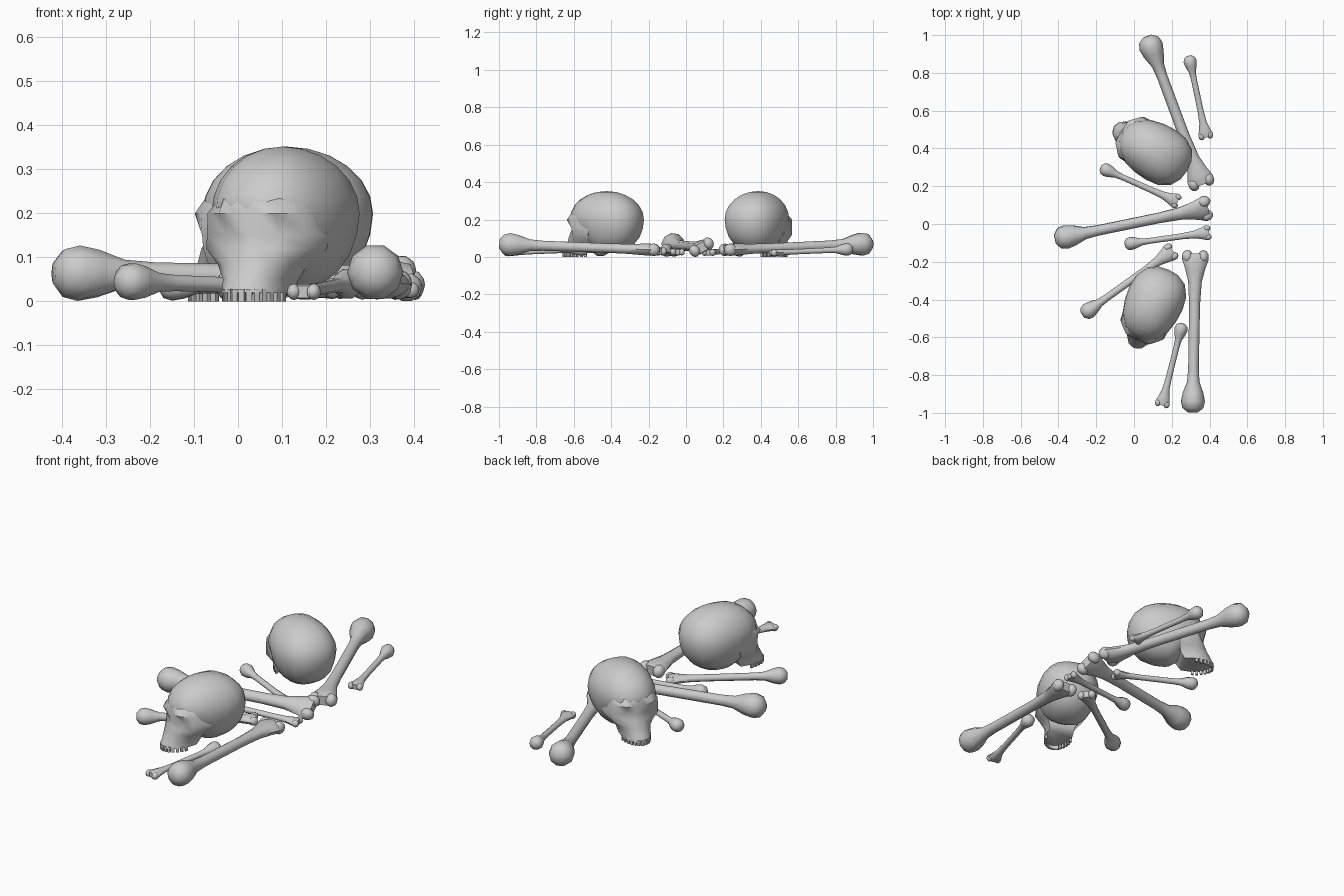
import bpy, bmesh, math
from mathutils import Vector, Matrix

if "Cube" in bpy.data.objects:
    bpy.data.objects.remove(bpy.data.objects["Cube"])


def loft(bm, rings):
    """Join closed rings of points into a capped tube."""
    vs = [[bm.verts.new(p) for p in r] for r in rings]
    n = len(vs[0])
    for a, b in zip(vs, vs[1:]):
        for i in range(n):
            j = (i + 1) % n
            bm.faces.new((a[i], a[j], b[j], b[i]))
    bm.faces.new(vs[0][::-1])
    bm.faces.new(vs[-1])


def finish(name, bm, angle=50):
    bmesh.ops.recalc_face_normals(bm, faces=bm.faces)
    me = bpy.data.meshes.new(name)
    bm.to_mesh(me)
    bm.free()
    ob = bpy.data.objects.new(name, me)
    bpy.context.collection.objects.link(ob)
    bpy.ops.object.select_all(action='DESELECT')
    bpy.context.view_layer.objects.active = ob
    ob.select_set(True)
    bpy.ops.object.shade_smooth_by_angle(angle=math.radians(angle))
    return ob


# Bone profile, measured from the knob centre: distance, radius
KNOB = [(-.063, .025), (-.04, .055), (-.005, .064), (.04, .055), (.10, .033), (.17, .028)]
# Forked end, measured back from the tip: distance, half width, half height
FORK = [(.25, .029, .026), (.13, .036, .028), (.06, .054, .032), (.015, .070, .034), (-.018, .066, .026)]


def bone(name, p0, p1, s, roll=0):
    p0, p1 = Vector(p0), Vector(p1)
    d = (p1 - p0).normalized()
    side = d.cross(Vector((0, 0, 1))).normalized()
    side = Matrix.Rotation(math.radians(roll), 3, d) @ side
    up = side.cross(d)
    stations = [(p0 + d * k * s, r, r) for k, r in KNOB]
    stations += [(p1 - d * k * s, w, h) for k, w, h in FORK]
    bm = bmesh.new()
    rings = []
    for c, w, h in stations:
        rings.append([c + side * math.cos(t) * w * s + up * math.sin(t) * h * s
                      for t in [math.tau * i / 10 for i in range(10)]])
    loft(bm, rings)
    # two rounded condyles on the forked end
    for e in (-1, 1):
        c = p1 + side * e * .042 * s + d * .002 * s
        frame = Matrix((side, d, up)).transposed().to_4x4()
        m = Matrix.Translation(c) @ frame @ Matrix.Diagonal((.95, 1.15, 1.1, 1))
        bmesh.ops.create_icosphere(bm, subdivisions=2, radius=.031 * s, matrix=m)
    return finish(name, bm)


bone("thigh_bone_back", (.092, .935, .068), (.355, .225, .038), 1)
bone("thigh_bone_middle", (-.357, -.068, .064), (.375, .082, .052), 1, 28)
bone("thigh_bone_front", (.312, -.935, .066), (.325, -.175, .038), 1)
bone("arm_bone_front", (-.238, -.457, .045), (.195, -.148, .03), .68)
bone("small_bone_back", (.298, .857, .04), (.38, .468, .022), .55)
bone("small_bone_left", (-.145, .285, .036), (.222, .122, .024), .55)
bone("small_bone_middle", (-.015, -.103, .036), (.388, -.046, .026), .55)
bone("small_bone_front", (.248, -.56, .04), (.15, -.95, .022), .55)

# Face rows from forehead to gum: height, then half outline (x, y) from centre to side
FACE = [
    (.250, [(0, -.180), (.03, -.178), (.07, -.16), (.10, -.10), (.11, -.04)]),
    (.200, [(0, -.203), (.03, -.207), (.07, -.201), (.118, -.156), (.13, -.05)]),
    (.150, [(0, -.196), (.025, -.190), (.065, -.165), (.122, -.150), (.135, -.04)]),
    (.120, [(0, -.210), (.02, -.204), (.062, -.188), (.126, -.145), (.132, -.05)]),
    (.085, [(0, -.212), (.025, -.214), (.06, -.200), (.095, -.15), (.09, -.06)]),
    (.050, [(0, -.238), (.032, -.230), (.06, -.200), (.074, -.14), (.07, -.07)]),
    (.020, [(0, -.254), (.035, -.242), (.062, -.204), (.073, -.15), (.065, -.09)]),
]


def skull(prefix, loc, turn):
    place = Matrix.Translation(loc) @ Matrix.Rotation(math.radians(turn), 4, 'Z')

    # braincase: squarish plan, domed top, full at the lower back, tucked under the face
    bm = bmesh.new()
    bmesh.ops.create_uvsphere(bm, u_segments=18, v_segments=12, radius=1)
    p = 2.5
    for v in bm.verts:
        x, y, z = v.co
        flat = math.hypot(x, y)
        if flat > 1e-4:
            k = flat / (abs(x) ** p + abs(y) ** p) ** (1 / p)
            if z < 0:
                n = (flat ** p + abs(z) ** p) ** (1 / p)
                k, z = k / n, z / n
            x, y = x * k, y * k
        w = .152 + .014 * y - .006 * y * y
        low = max(0, -z)
        yy = .2 * y * (1 - (.6 if y < 0 else .05) * low)
        v.co = (x * w * (1 - .1 * low), yy, .2 + z * (.152 if z > 0 else .178))
    bm.transform(place)
    finish(prefix + "_braincase", bm, 60)

    # face with sunken eyes and a tapering upper jaw
    bm = bmesh.new()
    rings = []
    for z, half in FACE:
        pts = half + [(-x, y) for x, y in half[:0:-1]]
        rings.append([(x, y, z) for x, y in pts])
    loft(bm, rings)
    bm.transform(place)
    finish(prefix + "_face", bm, 60)

    # row of upper teeth round the jaw arch
    bm = bmesh.new()
    for i in range(14):
        t = math.radians(-84 + 168 * i / 13)
        m = (Matrix.Translation((.066 * math.sin(t), -.14 - .106 * math.cos(t), .014))
             @ Matrix.Rotation(math.atan2(.106 * math.sin(t), .066 * math.cos(t)), 4, 'Z')
             @ Matrix.Diagonal((.013, .012, .028, 1)))
        bmesh.ops.create_cube(bm, size=1, matrix=m)
    bm.transform(place)
    finish(prefix + "_teeth", bm, 30)


skull("back_skull", (.11, .385, 0), -121)
skull("front_skull", (.102, -.425, 0), -24)
